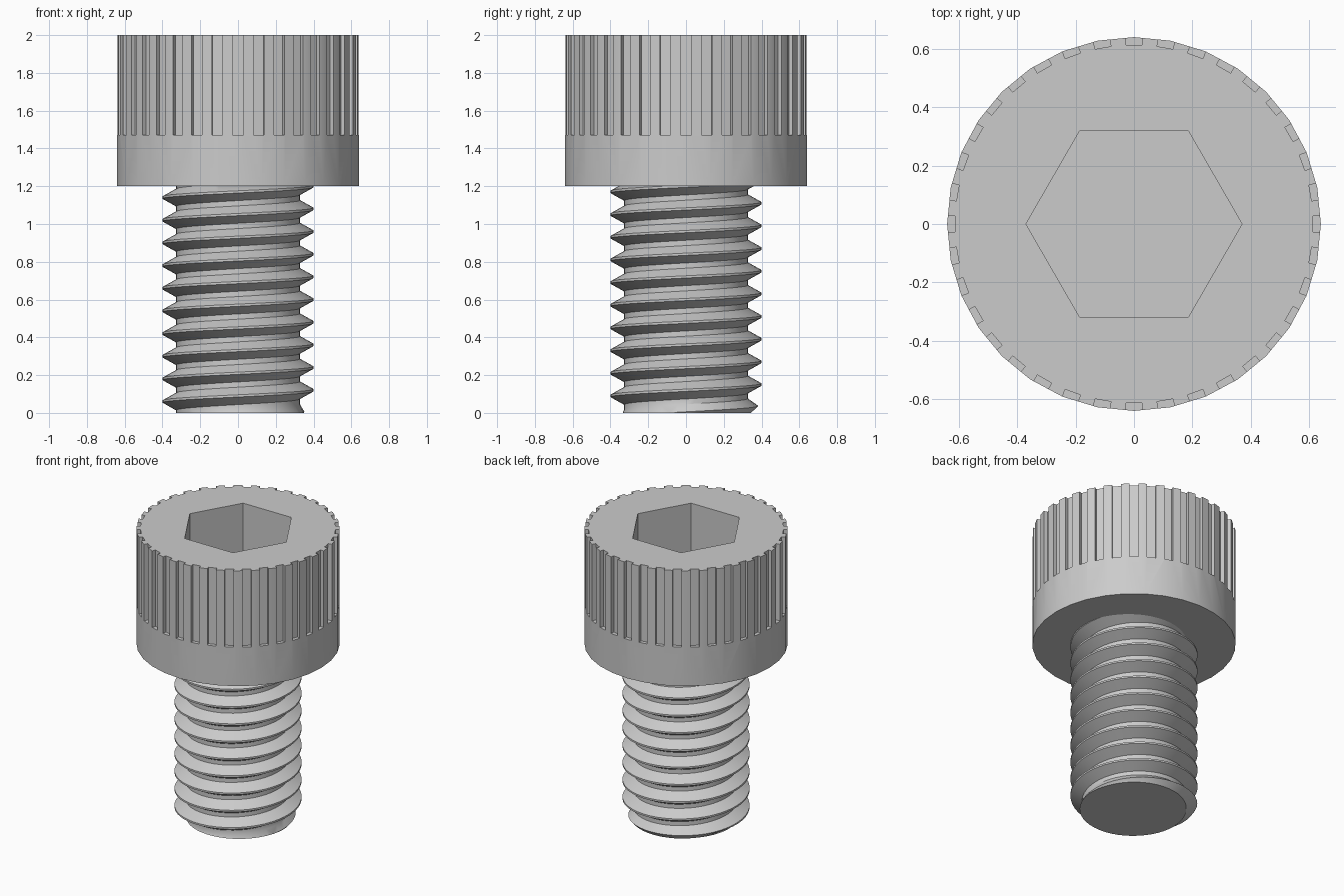
import bpy, bmesh
from math import pi, cos, sin
from mathutils import Matrix

cube = bpy.data.objects.get("Cube")
if cube:
    bpy.data.objects.remove(cube, do_unlink=True)

steel = bpy.data.materials.new("grey steel")
steel.use_nodes = True
GREY = (0.6, 0.6, 0.6, 1)
steel.diffuse_color = GREY
steel.node_tree.nodes["Principled BSDF"].inputs["Base Color"].default_value = GREY


def make_object(name, bm):
    bmesh.ops.recalc_face_normals(bm, faces=bm.faces)
    mesh = bpy.data.meshes.new(name)
    bm.to_mesh(mesh)
    bm.free()
    mesh.materials.append(steel)
    obj = bpy.data.objects.new(name, mesh)
    bpy.context.collection.objects.link(obj)
    return obj


def activate(obj):
    bpy.ops.object.select_all(action='DESELECT')
    obj.select_set(True)
    bpy.context.view_layer.objects.active = obj


def prism(bm, sides, radius, z0, z1):
    """Upright prism with its first corner on +x."""
    ring = [bm.verts.new((radius * cos(2 * pi * i / sides),
                          radius * sin(2 * pi * i / sides), z0)) for i in range(sides)]
    base = bm.faces.new(ring)
    ext = bmesh.ops.extrude_face_region(bm, geom=[base])["geom"]
    top = [v for v in ext if isinstance(v, bmesh.types.BMVert)]
    bmesh.ops.translate(bm, verts=top, vec=(0, 0, z1 - z0))


# Head: a faceted cylinder
HEAD_BASE, HEAD_TOP, HEAD_RADIUS = 1.2, 2.0, 0.64
bm = bmesh.new()
prism(bm, 32, HEAD_RADIUS, HEAD_BASE, HEAD_TOP)
head = make_object("socket_head", bm)

# Cutters: hexagonal socket and the ring of grip grooves
bm = bmesh.new()
prism(bm, 6, 0.37, 1.6, 2.1)
GROOVES, GROOVE_FLOOR, GROOVE_BASE = 36, 0.613, 1.47
for i in range(GROOVES):
    place = (Matrix.Rotation(2 * pi * i / GROOVES, 4, 'Z')
             @ Matrix.Translation((GROOVE_FLOOR + 0.05, 0, GROOVE_BASE + 0.3))
             @ Matrix.Diagonal((0.1, 0.056, 0.6, 1)))
    bmesh.ops.create_cube(bm, size=1, matrix=place)
cutter = make_object("head_cutter", bm)
cutter.hide_render = True

cut = head.modifiers.new("cut", 'BOOLEAN')
cut.operation = 'DIFFERENCE'
cut.solver = 'EXACT'
cut.object = cutter
activate(head)
bpy.ops.object.modifier_apply(modifier=cut.name)
bpy.data.objects.remove(cutter, do_unlink=True)
bpy.ops.object.shade_smooth_by_angle(angle=pi / 9)

# Shank: a right-handed helical thread with a chamfered tip
PITCH, STEPS, TURNS = 0.12, 48, 12
ROOT, CREST, TIP = 0.328, 0.4, 0.345
profile = [(-0.006, CREST), (0.006, CREST), (0.046, ROOT), (0.074, ROOT)]
bm = bmesh.new()
columns = []
for i in range(STEPS * (TURNS + 1)):
    angle = 2 * pi * i / STEPS
    column = []
    for dz, radius in profile:
        z = PITCH * (i / STEPS - 1) + dz
        r = min(radius, TIP + max(z, 0))
        column.append(bm.verts.new((r * cos(angle), r * sin(angle), z)))
    columns.append(column)
for i in range(STEPS * TURNS - 1):
    # The last point of each turn joins the first point of the turn above
    a = columns[i] + [columns[i + STEPS][0]]
    b = columns[i + 1] + [columns[i + 1 + STEPS][0]]
    for k in range(len(profile)):
        bm.faces.new((a[k], b[k], b[k + 1], a[k + 1]))
bmesh.ops.delete(bm, geom=[v for v in bm.verts if not v.link_faces], context='VERTS')

# Trim both ends flat and cap them
for height, direction in ((0, -1), (HEAD_BASE + 0.01, 1)):
    geom = bm.verts[:] + bm.edges[:] + bm.faces[:]
    result = bmesh.ops.bisect_plane(bm, geom=geom, dist=1e-5, plane_co=(0, 0, height),
                                    plane_no=(0, 0, direction), clear_outer=True)
    rim = [e for e in result["geom_cut"] if isinstance(e, bmesh.types.BMEdge)]
    bmesh.ops.contextual_create(bm, geom=rim)
shank = make_object("threaded_shank", bm)
activate(shank)
bpy.ops.object.shade_smooth_by_angle(angle=pi / 6)
